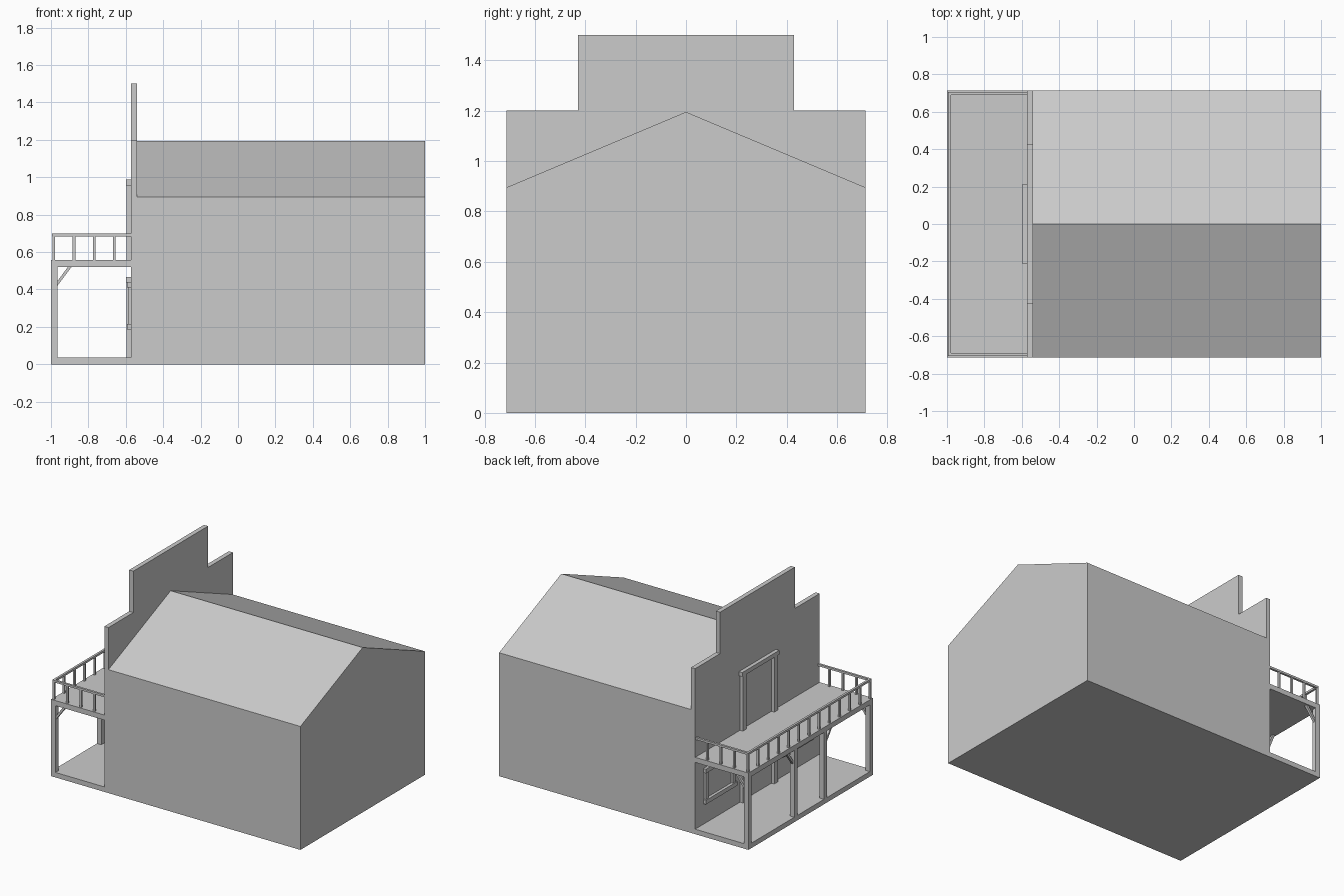
import bpy, bmesh
from mathutils import Vector

if "Cube" in bpy.data.objects:
    bpy.data.objects.remove(bpy.data.objects["Cube"])

grey = bpy.data.materials.new("plain grey")
grey.diffuse_color = (0.6, 0.6, 0.6, 1)
grey.use_nodes = True
grey.node_tree.nodes["Principled BSDF"].inputs["Base Color"].default_value = grey.diffuse_color

W = 0.713          # half width of the building
WALL = -0.573      # plane of the street facade
DECK = 0.557       # top of the balcony floor


def finish(name, bm):
    bmesh.ops.recalc_face_normals(bm, faces=bm.faces)
    me = bpy.data.meshes.new(name)
    bm.to_mesh(me)
    bm.free()
    me.materials.append(grey)
    ob = bpy.data.objects.new(name, me)
    bpy.context.collection.objects.link(ob)
    return ob


def box(name, x0, x1, y0, y1, z0, z1):
    bm = bmesh.new()
    bmesh.ops.create_cube(bm, size=1)
    for v in bm.verts:
        v.co = Vector((x1 if v.co.x > 0 else x0,
                       y1 if v.co.y > 0 else y0,
                       z1 if v.co.z > 0 else z0))
    return finish(name, bm)


def prism(name, points, offset):
    """Extrude a closed planar outline along an offset."""
    bm = bmesh.new()
    face = bm.faces.new([bm.verts.new(p) for p in points])
    ext = bmesh.ops.extrude_face_region(bm, geom=[face])
    moved = [g for g in ext["geom"] if isinstance(g, bmesh.types.BMVert)]
    bmesh.ops.translate(bm, verts=moved, vec=offset)
    return finish(name, bm)


# Main hall with gabled roof
hall = [(-W, 0), (W, 0), (W, 0.895), (0, 1.195), (-W, 0.895)]
prism("main_hall", [(-0.54, y, z) for y, z in hall], (1.54, 0, 0))

# Stepped false front
half = [(W, 0), (W, 1.2), (0.428, 1.2), (0.428, 1.5)]
outline = half + [(-y, z) for y, z in reversed(half)]
prism("false_front", [(WALL, y, z) for y, z in outline], (-0.54 - WALL, 0, 0))

# Porch floor and balcony floor
box("porch_floor", -1, WALL, -W, W, 0, 0.036)
box("balcony_floor", -1, WALL, -W, W, 0.52, DECK)

# Porch posts and diagonal braces
for s, side in ((-1, "right"), (1, "left")):
    for y, kind in ((W - 0.0175, "corner"), (0.17, "middle")):
        box(f"{kind}_post_{side}", -1, -0.965, s * y - 0.0175, s * y + 0.0175, 0.036, 0.52)
    brace = [(0, 0.42), (0, 0.445), (0.055, 0.52), (0.075, 0.52)]
    brace = [brace[0], brace[3], brace[2], brace[1]]
    prism(f"corner_brace_{side}",
          [(-0.965 + d, s * (W - 0.0175) - 0.009, z) for d, z in brace], (0, 0.018, 0))
    prism(f"middle_brace_{side}",
          [(-0.991, s * (0.1875 + d), z) for d, z in brace], (0.018, 0, 0))

# Balcony railing: top rails
R = W - 0.006      # outer face of the side rails
T = 0.016          # rail and baluster thickness
box("front_rail", -0.994, -0.994 + T, -R, R, 0.683, 0.698)
for s, side in ((-1, "right"), (1, "left")):
    y0, y1 = sorted((s * R, s * (R - T)))
    box(f"side_rail_{side}", -0.994 + T, WALL, y0, y1, 0.683, 0.698)
    # Side balusters
    for i in range(1, 4):
        x = -0.992 + i * 0.108
        box(f"side_baluster_{side}_{i}", x, x + 0.014, y0 + 0.001, y1 - 0.001, DECK, 0.683)

# Front balusters
N = 12
for i in range(N + 1):
    y = (R - T / 2) * (2 * i / N - 1)
    box(f"front_baluster_{i}", -0.993, -0.979, y - 0.007, y + 0.007, DECK, 0.683)

# Door surrounds on both floors
for base, floor in ((0.036, "lower"), (DECK, "upper")):
    box(f"{floor}_door_header", -0.6, WALL, -0.212, 0.212, base + 0.4, base + 0.43)
    for s, side in ((-1, "right"), (1, "left")):
        y0, y1 = sorted((s * 0.16, s * 0.2))
        box(f"{floor}_door_jamb_{side}", -0.596, WALL, y0, y1, base, base + 0.4)

# Window surrounds on the ground floor
for s, side in ((-1, "right"), (1, "left")):
    c = s * 0.44
    box(f"window_sill_{side}", -0.594, WALL, c - 0.18, c + 0.18, 0.185, 0.215)
    box(f"window_header_{side}", -0.594, WALL, c - 0.18, c + 0.18, 0.41, 0.44)
    for k in (-1, 1):
        y = c + k * 0.155
        box(f"window_jamb_{side}_{k}", -0.587, WALL, y - 0.015, y + 0.015, 0.215, 0.41)
